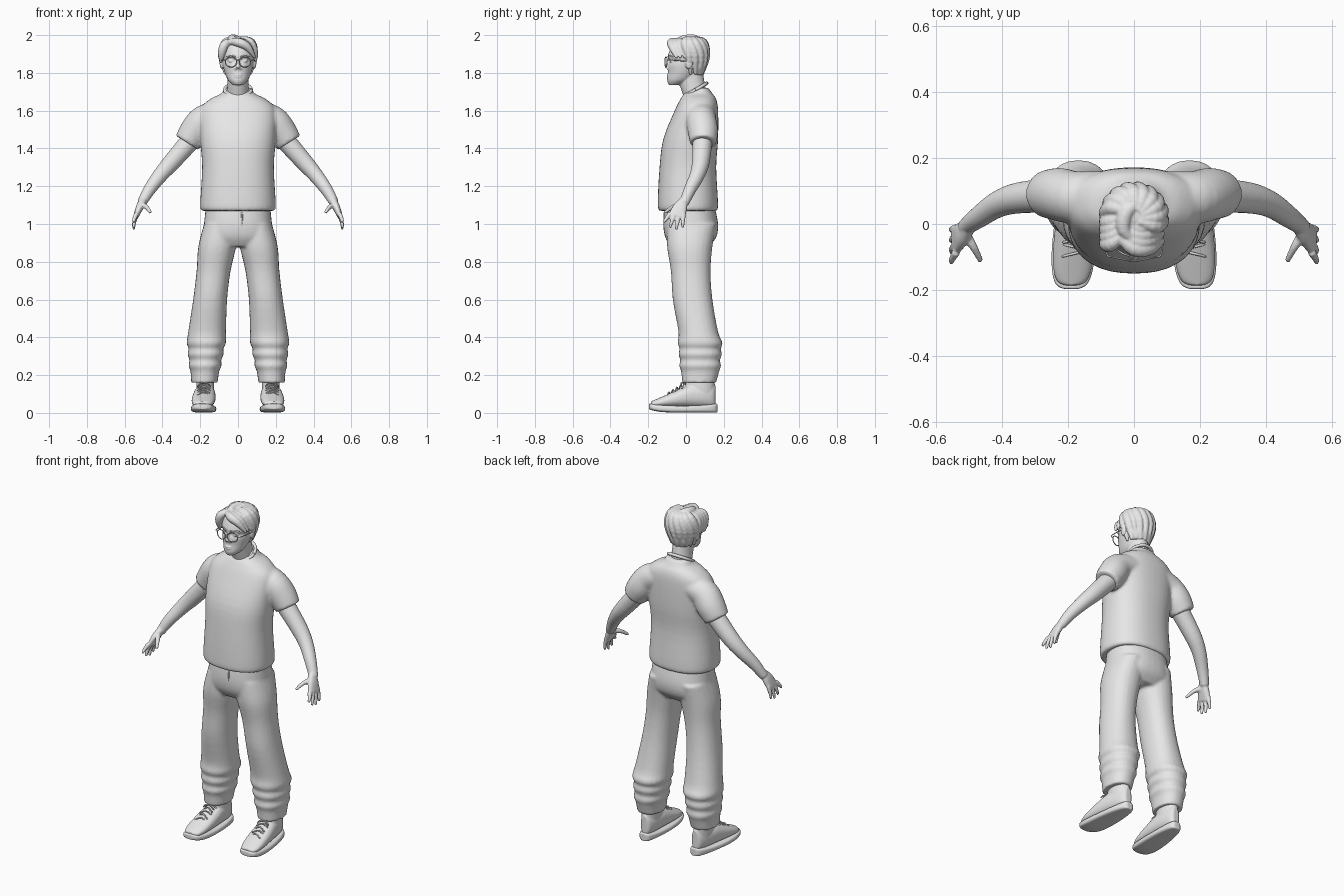
import bpy
import bmesh
from math import sin, cos, pi, tau, copysign
from mathutils import Vector, Matrix

if "Cube" in bpy.data.objects:
    bpy.data.objects.remove(bpy.data.objects["Cube"])

X, Y, Z = Matrix.Identity(3)

grey = bpy.data.materials.new("plain grey")
grey.use_nodes = True
grey.diffuse_color = (.8, .8, .8, 1)
grey.node_tree.nodes["Principled BSDF"].inputs["Base Color"].default_value = grey.diffuse_color


def spline(rows, steps):
    """Smooth curve (Catmull-Rom) through rows of numbers."""
    rows = [Vector(row) for row in rows]
    last = len(rows) - 1
    out = []
    for i in range(last):
        before, start, end, after = rows[max(i - 1, 0)], rows[i], rows[i + 1], rows[min(i + 2, last)]
        leave, arrive = (end - before) / 2, (after - start) / 2
        for k in range(steps):
            t = k / steps
            ease = t * t * (3 - 2 * t)
            out.append(start.lerp(end, ease) + leave * t * (1 - t) ** 2 - arrive * t * t * (1 - t))
    return out + [rows[last]]


def tube(bm, rows, ref=X, along=None, mirror=False, sides=24, power=2, steps=4):
    """Loft through rows of x, y, z, half width along ref, half depth."""
    rows = spline(rows, steps)
    last = len(rows) - 1
    for side in ((1, -1) if mirror else (1,)):
        rings = []
        for i, row in enumerate(rows):
            centre = row.xyz if len(row) < 4 else Vector(row[:3])
            direction = along or (Vector(rows[min(i + 1, last)][:3]) - Vector(rows[max(i - 1, 0)][:3])).normalized()
            u = (ref - direction * ref.dot(direction)).normalized()
            v = direction.cross(u)
            ring = []
            for k in range(sides):
                c, s = cos(tau * k / sides), sin(tau * k / sides)
                point = centre + u * row[3] * copysign(abs(c) ** (2 / power), c) \
                    + v * row[4] * copysign(abs(s) ** (2 / power), s)
                ring.append(bm.verts.new((point.x * side, point.y, point.z)))
            rings.append(ring)
        for lower, upper in zip(rings, rings[1:]):
            for k in range(sides):
                j = (k + 1) % sides
                bm.faces.new((lower[k], lower[j], upper[j], upper[k]))
        bm.faces.new(rings[0])
        bm.faces.new(rings[-1])


def slabs(bm, rows, x=lambda z: 0, **options):
    """Upright loft through rows of height, half width, front y, back y."""
    tube(bm, [(x(z), (front + back) / 2, z, width, (back - front) / 2) for z, width, front, back in rows],
         along=Z, **options)


def cord(bm, points, start, end, swell=0, ref=Z, **options):
    """Round cord whose radius runs from start to end, thickened midway by swell."""
    rows = []
    for i, point in enumerate(points):
        t = i / (len(points) - 1)
        radius = start + (end - start) * t + swell * sin(pi * t)
        rows.append((*point, radius, radius))
    tube(bm, rows, ref, **options)


def hoop(bm, centre, u, v, radius, **options):
    """Closed cord around an ellipse with half axes u and v."""
    points = [Vector(centre) + u * cos(tau * k / 24) + v * sin(tau * k / 24) for k in range(25)]
    cord(bm, points, radius, radius, ref=u.cross(v).normalized(), sides=10, steps=1, **options)


def blob(bm, centre, radii, mirror=False):
    """Ellipsoid, with a twin on the other side if mirrored."""
    x, y, z = centre
    for side in ((1, -1) if mirror else (1,)):
        place = Matrix.Translation((x * side, y, z)) @ Matrix.Diagonal((*radii, 1))
        bmesh.ops.create_uvsphere(bm, u_segments=24, v_segments=16, radius=1, matrix=place)


def finish(name, bm, voxel=None, relax=2):
    """Turn the pieces into one object, fused into one skin if voxel is set."""
    bmesh.ops.recalc_face_normals(bm, faces=bm.faces)
    for face in bm.faces:
        face.smooth = True
    mesh = bpy.data.meshes.new(name)
    bm.to_mesh(mesh)
    bm.free()
    mesh.materials.append(grey)
    part = bpy.data.objects.new(name, mesh)
    bpy.context.scene.collection.objects.link(part)
    if voxel:
        fuse = part.modifiers.new("fuse", 'REMESH')
        fuse.mode, fuse.voxel_size, fuse.use_smooth_shade = 'VOXEL', voxel, True
        smooth = part.modifiers.new("relax", 'SMOOTH')
        smooth.factor, smooth.iterations = .5, relax


# Shirt: torso and short sleeves
bm = bmesh.new()
slabs(bm, [(1.07, .19, -.14, .16), (1.1, .2, -.15, .17), (1.3, .19, -.14, .16), (1.45, .2, -.12, .17),
           (1.6, .2, -.06, .17), (1.66, .15, -.03, .16), (1.69, .09, -.01, .14), (1.72, .07, .03, .12)],
      power=2.3, sides=40)
tube(bm, [(.1, .08, 1.58, .08, .07), (.18, .08, 1.55, .08, .08), (.23, .09, 1.49, .08, .08),
          (.27, .09, 1.43, .07, .07)], Y, mirror=True)
finish("shirt", bm, .009, 4)

# Collar, higher at the nape
bm = bmesh.new()
hoop(bm, (0, .05, 1.71), X * .07, Y * .06 + Z * .035, .009)
finish("collar", bm)

# Trousers: hips, then legs with gathered folds at the ankles
bm = bmesh.new()
slabs(bm, [(1.1, .17, -.11, .15), (1, .18, -.12, .17), (.93, .19, -.11, .16), (.88, .16, -.08, .12)],
      power=2.3, sides=36)
leg = [(1, .09, -.1, .16), (.88, .1, -.1, .14), (.75, .09, -.08, .13), (.6, .09, -.07, .14), (.43, .1, -.04, .17)]
for k in range(6):
    fold = .004 * (-1) ** k
    leg.append((.37 - .03 * k, .1 - .004 * k + fold, -.04 + .002 * k - fold, .19 - .002 * k + fold))
leg.append((.16, .07, -.02, .16))
slabs(bm, leg, x=lambda z: .18 - .09 * z * z, mirror=True, power=2.2)
finish("trousers", bm, .0085, 3)

# Fly flap
bm = bmesh.new()
cord(bm, [(.02, -.114, 1.06), (.02, -.116, 1), (0, -.108, .94)], .005, .003, ref=X, sides=10)
finish("trouser_fly", bm)

# Bare arms and hands
bm = bmesh.new()
cord(bm, [(.2, .09, 1.5), (.34, .08, 1.34), (.41, .06, 1.26), (.47, .02, 1.18), (.51, -.01, 1.11)],
     .055, .025, ref=Y, mirror=True)
tube(bm, [(.5, -.01, 1.13, .02, .02), (.52, -.03, 1.09, .037, .02), (.54, -.05, 1.04, .044, .014)],
     Y, mirror=True, power=2.4)
for k in range(4):
    base, tip = -.085 + .024 * k, .97 + .01 * (k - 2) ** 2
    cord(bm, [(.537, base, 1.055), (.55, base * 1.25, (1.04 + tip) / 2), (.552, base * 1.4, tip)],
         .013, .007, ref=Y, mirror=True, sides=14)
cord(bm, [(.51, -.03, 1.1), (.485, -.07, 1.09), (.463, -.112, 1.06)], .016, .008, ref=Y, mirror=True)
finish("arms", bm, .005)

# Head and neck: skull, nose, eyes, lips and ears
bm = bmesh.new()
slabs(bm, [(1.64, .06, 0, .12), (1.74, .055, -.035, .1), (1.8, .055, -.05, .09)])
slabs(bm, [(1.735, .025, -.09, -.04), (1.76, .052, -.1, .03), (1.8, .07, -.095, .07), (1.84, .08, -.095, .09),
           (1.865, .083, -.086, .1), (1.89, .085, -.096, .1), (1.95, .07, -.07, .09), (1.975, .035, -.03, .05)],
      sides=32)
cord(bm, [(0, -.084, 1.88), (0, -.095, 1.85), (0, -.102, 1.825)], .008, .012, ref=X)
blob(bm, (.011, -.093, 1.823), (.009, .009, .007), True)
blob(bm, (.034, -.072, 1.863), (.017, .015, .011), True)
for height in (1.79, 1.78):
    blob(bm, (0, -.092, height), (.022, .011, .005))
blob(bm, (.086, .015, 1.85), (.011, .02, .03), True)
finish("head", bm, .0042)

# Eyebrows
bm = bmesh.new()
cord(bm, [(.014, -.095, 1.885), (.036, -.088, 1.892), (.06, -.068, 1.886)], .004, .002, mirror=True, sides=10)
finish("eyebrows", bm)

# Glasses: rims, bridge and temples
bm = bmesh.new()
wire = .0026
hoop(bm, (.037, -.106, 1.858), X * .03 + Y * .006, Z * .027, wire, mirror=True)
cord(bm, [(-.01, -.11, 1.864), (0, -.112, 1.868), (.01, -.11, 1.864)], wire, wire, sides=8)
cord(bm, [(.066, -.1, 1.866), (.084, -.085, 1.868), (.09, .03, 1.86)], wire, wire, sides=8, mirror=True)
finish("glasses", bm)

# Hair: cap, nape, swept fringe, side locks and swirled back locks
bm = bmesh.new()
blob(bm, (0, .026, 1.91), (.09, .087, .08))
blob(bm, (0, .055, 1.845), (.076, .052, .07))
lock = dict(start=.014, end=.006, swell=.014, sides=16)
for k in range(4):
    d = k * .022
    cord(bm, [(-.05, d - .03, 1.963), (0, d - .074, 1.962), (.05, d - .072, 1.937 + d / 4),
              (.09, d - .05, 1.88)], **lock)
    cord(bm, [(-.035, d - .035, 1.968), (-.07, d - .06, 1.95), (-.086, d - .058, 1.905),
              (-.09, d - .044, 1.852)], **lock)
for k in range(9):
    points = []
    for reach, height, turn in ((.02, 1.98, -.5), (.07, 1.96, -.2), (.086, 1.89, .1), (.066, 1.79, .25)):
        angle = pi * (k - .5) / 8 + turn
        points.append((reach * cos(angle), .022 + reach * sin(angle), height))
    cord(bm, points, **lock)
cord(bm, [(.03, .06, 1.965), (-.02, .04, 1.98), (-.03, -.02, 1.976), (.02, -.06, 1.965)], **lock)
finish("hair", bm, .004, 1)


def shoe_x(y):
    """Shoes turn slightly outward toward the toe."""
    return .178 - .06 * y


def shoe(bm, scale, bottom, top, **options):
    """Heel to toe loft with a rounded outline, wider at the ball of the foot."""
    rows = []
    for k in range(13):
        angle = .1 + (pi - .2) * k / 12
        c = cos(angle)
        y = -.015 + .182 * scale * c
        width = scale * (.064 - .012 * c) * sin(angle) ** .5
        low, high = bottom(c), top(c)
        rows.append((shoe_x(y), y, (low + high) / 2, width, (high - low) / 2))
    tube(bm, rows, along=-Y, mirror=True, sides=32, **options)


# Soles with a slight toe spring
bm = bmesh.new()
shoe(bm, 1, lambda c: .002 + .018 * max(0, -c) ** 4, lambda c: .038 + .012 * c * c, power=4)
finish("shoe_soles", bm, .005)

# Uppers with ankle shafts
bm = bmesh.new()
shoe(bm, .94, lambda c: .03, lambda c: min(.15, .135 + .075 * c), power=2.3)
slabs(bm, [(.08, .047, -.01, .15), (.17, .047, 0, .15), (.21, .04, .015, .135)], x=lambda z: .173, mirror=True)
finish("shoe_uppers", bm, .005)

# Crossing laces and the loops of the bow
bm = bmesh.new()
for k in range(5):
    y, z = -.09 + k * .021, .107 + k * .0125
    x, slant = shoe_x(y), .008 * (-1) ** k
    cord(bm, [(x - .033, y + slant, z - .015), (x, y, z + .003), (x + .033, y - slant, z - .015)],
         .004, .004, mirror=True, sides=8)
for side in (-1, 1):
    cord(bm, [(.18, -.01, .157), (.18 + side * .02, -.025, .158), (.18 + side * .035, -.022, .14)],
         .004, .003, mirror=True, sides=8)
finish("shoe_laces", bm)
